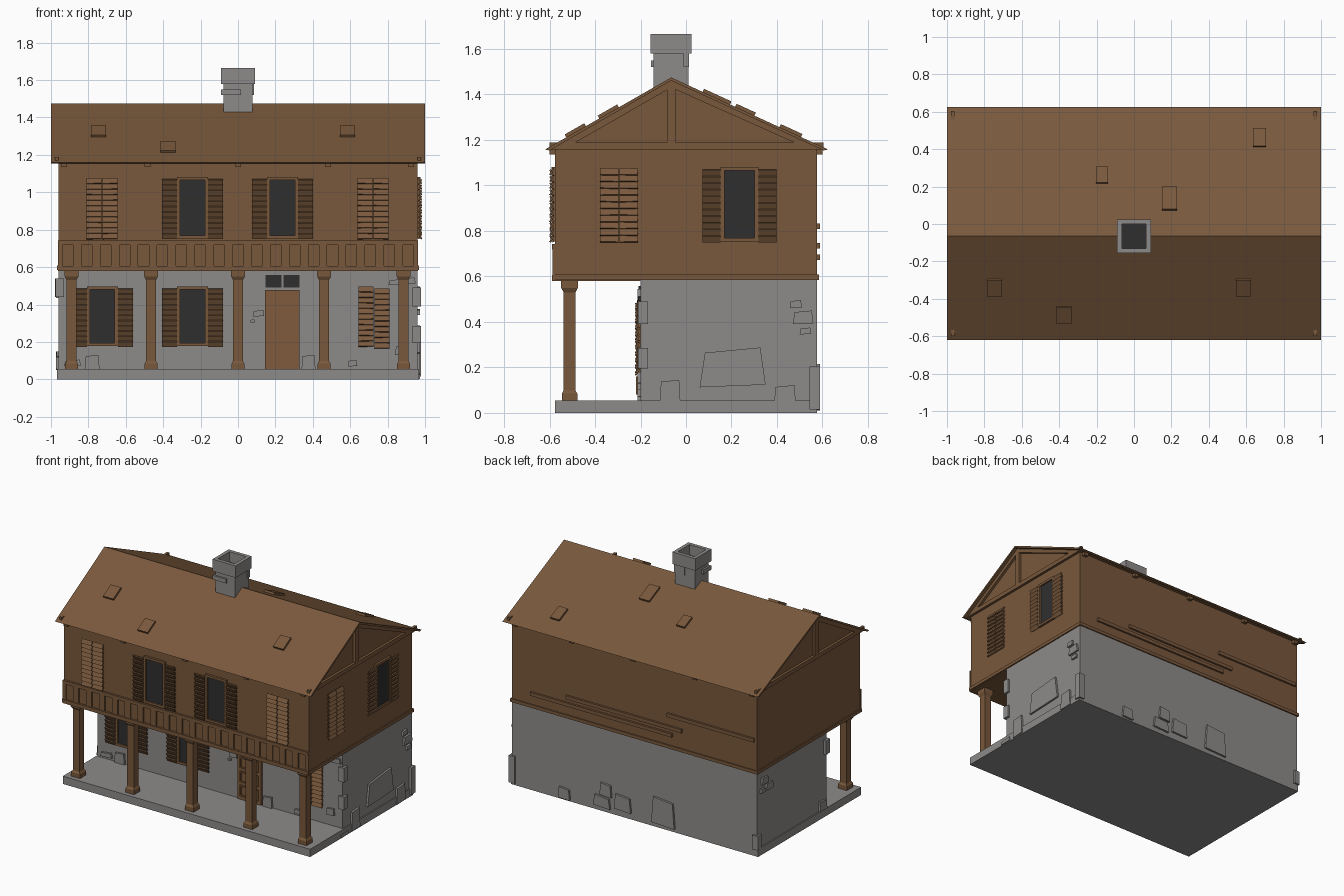
import bpy, bmesh, random
from mathutils import Matrix, Vector

random.seed(4)
if "Cube" in bpy.data.objects:
    bpy.data.objects.remove(bpy.data.objects["Cube"], do_unlink=True)


def material(name, rgb):
    m = bpy.data.materials.new(name)
    m.use_nodes = True
    m.diffuse_color = (*rgb, 1)
    m.node_tree.nodes["Principled BSDF"].inputs["Base Color"].default_value = (*rgb, 1)
    return m


WOOD = material("brown wood", (0.19, 0.098, 0.045))
DOOR = material("warm wood", (0.21, 0.105, 0.045))
STONE = material("grey stone", (0.27, 0.26, 0.255))
DARK = material("dark glass", (0.028, 0.028, 0.03))


# Wall frames map local (along, outward, up) to the model
def frame(along, outward, origin):
    m = Matrix.Identity(4)
    for i, v in enumerate((along, outward, (0, 0, 1), origin)):
        for r in range(3):
            m[r][i] = v[r]
    return m


X, Y, BACKWARD, LEFTWARD = (1, 0, 0), (0, 1, 0), (0, -1, 0), (-1, 0, 0)
HALF, DEPTH, PORCH = 0.96, 0.576, -0.2
WORLD = Matrix.Identity(4)
FRONT_UP = frame(X, BACKWARD, (0, -DEPTH, 0))
FRONT_LOW = frame(X, BACKWARD, (0, PORCH, 0))
BACK = frame(X, Y, (0, DEPTH, 0))
SIDE_L = frame(Y, X, (HALF, 0, 0))
SIDE_R = frame(Y, LEFTWARD, (-HALF, 0, 0))


def box(bm, wall, centre, size, rot=WORLD):
    m = wall @ Matrix.Translation(centre) @ rot @ Matrix.Diagonal((*size, 1))
    bmesh.ops.create_cube(bm, size=1, matrix=m)


def span(bm, wall, u, z, d):
    """Box from ranges along, up and outward."""
    pairs = (u, d, z)
    box(bm, wall, [(a + b) / 2 for a, b in pairs], [b - a for a, b in pairs])


def prism(bm, wall, pts, d0, d1):
    """Polygon (along, up) pulled from depth d0 to d1."""
    rings = [[bm.verts.new(wall @ Vector((u, d, z))) for u, z in pts] for d in (d0, d1)]
    n = len(pts)
    for ring in rings:
        bm.faces.new(ring)
    for i in range(n):
        j = (i + 1) % n
        bm.faces.new((rings[0][i], rings[0][j], rings[1][j], rings[1][i]))


def finish(bm, name, mat):
    bmesh.ops.recalc_face_normals(bm, faces=bm.faces)
    me = bpy.data.meshes.new(name)
    bm.to_mesh(me)
    bm.free()
    me.materials.append(mat)
    ob = bpy.data.objects.new(name, me)
    bpy.context.collection.objects.link(ob)
    return ob


def part(name, mat, *spans):
    bm = bmesh.new()
    for s in spans:
        span(bm, *s)
    return finish(bm, name, mat)


def border(wall, u, z, w, d):
    """Four bars around an opening."""
    (a, b), (c, e) = u, z
    return [(wall, (a - w, a), (c - w, e + w), d), (wall, (b, b + w), (c - w, e + w), d),
            (wall, (a, b), (c - w, c), d), (wall, (a, b), (e, e + w), d)]


# Main volumes
part("porch_floor", STONE, (WORLD, (-0.968, 0.968), (0, 0.055), (-DEPTH, DEPTH)))
part("stone_storey", STONE, (WORLD, (-HALF, HALF), (0.01, 0.59), (PORCH, DEPTH)))
part("timber_storey", WOOD, (WORLD, (-HALF, HALF), (0.58, 1.165), (-DEPTH, DEPTH)))
trim = (0.585, 0.608)
part("storey_trim", WOOD, (BACK, (-HALF, HALF), trim, (0, 0.008)),
     *[(w, (-DEPTH - 0.01, DEPTH + 0.008), trim, (0, 0.008)) for w in (SIDE_L, SIDE_R)])

# Roof shell over closed gables
RIDGE, TOP, EAVE, FRONT_E, BACK_E = -0.065, 1.475, 1.158, -0.62, 0.625
bm = bmesh.new()
prism(bm, SIDE_L, [(FRONT_E, EAVE), (RIDGE, TOP), (BACK_E, EAVE), (BACK_E - 0.02, EAVE - 0.004),
                   (RIDGE, TOP - 0.014), (FRONT_E + 0.02, EAVE - 0.004)], 0.04, -2 * HALF - 0.04)
finish(bm, "roof", WOOD)
bm = bmesh.new()
prism(bm, SIDE_L, [(FRONT_E + 0.02, EAVE), (RIDGE, TOP - 0.014), (BACK_E - 0.02, EAVE)], 0, -2 * HALF)
finish(bm, "gables", WOOD)
bm = bmesh.new()
for w in (SIDE_L, SIDE_R):
    span(bm, w, (-0.6, 0.605), (EAVE, 1.188), (0, 0.018))
    span(bm, w, (RIDGE - 0.018, RIDGE + 0.018), (1.18, 1.45), (0, 0.018))
    for e in (FRONT_E + 0.02, BACK_E - 0.02):
        inner = e + 0.06 * (1 if e < 0 else -1)
        prism(bm, w, [(e, EAVE), (RIDGE, TOP - 0.012), (RIDGE, TOP - 0.045), (inner, EAVE)], 0, 0.018)
finish(bm, "gable_beams", WOOD)
bm = bmesh.new()
for x in (-0.93, -0.485, 0, 0.48, 0.925):
    for w in (FRONT_UP, BACK):
        span(bm, w, (x - 0.016, x + 0.016), (1.135, 1.162), (-0.02, 0.025))
finish(bm, "rafter_ends", WOOD)


# Raised roof tiles
bm = bmesh.new()
for x, y, w, h in [(-0.745, -0.34, 0.08, 0.09), (-0.375, -0.485, 0.08, 0.09), (0.585, -0.34, 0.08, 0.09),
                   (0.67, 0.46, 0.07, 0.095), (-0.17, 0.26, 0.064, 0.085), (0.19, 0.135, 0.08, 0.12)]:
    edge = FRONT_E if y < RIDGE else BACK_E
    slope = (TOP - EAVE) / (RIDGE - edge)
    tilt = Vector((0, -slope, 1)).to_track_quat('Z', 'Y').to_matrix().to_4x4()
    axis = Vector((0, 1, slope)).normalized()
    normal = Vector((1, 0, 0)).cross(axis)
    rot = frame(X, axis, (0, 0, 0))
    for r in range(3):
        rot[r][2] = normal[r]
    box(bm, WORLD, (x, y, EAVE + slope * (y - edge) + 0.004), (w, h * 1.1, 0.022), rot)
finish(bm, "raised_tiles", WOOD)

# Chimney with hollow cap
cy, body, cap = -0.066, 0.077, 0.09
part("chimney", STONE, (WORLD, (-body, body), (1.38, 1.585), (cy - body, cy + body)),
     *[(WORLD, (s * 0.0775 - 0.0125, s * 0.0775 + 0.0125), (1.58, 1.665), (cy - cap, cy + cap)) for s in (-1, 1)],
     *[(WORLD, (-0.065, 0.065), (1.58, 1.665), (cy + s * 0.0775 - 0.0125, cy + s * 0.0775 + 0.0125)) for s in (-1, 1)],
     (WORLD, (-0.09, 0.015), (1.52, 1.55), (cy - 0.088, cy)),
     (WORLD, (0, 0.085), (1.52, 1.59), (cy + 0.055, cy + 0.08)))
part("flue", DARK, (WORLD, (-0.066, 0.066), (1.57, 1.592), (cy - 0.066, cy + 0.066)))

# Porch columns: square sections stacked by (height, half width)
bm = bmesh.new()
for x in (-0.89, -0.465, 0, 0.46, 0.885):
    rings = []
    for z, h in [(0.05, 0.034), (0.085, 0.034), (0.098, 0.026), (0.53, 0.026), (0.55, 0.037), (0.585, 0.037)]:
        rings.append([bm.verts.new((x + a * h, -0.512 + b * h, z)) for a, b in ((-1, -1), (1, -1), (1, 1), (-1, 1))])
    for lo, hi in zip(rings, rings[1:]):
        for i in range(4):
            bm.faces.new((lo[i], lo[i - 1], hi[i - 1], hi[i]))
    bm.faces.new(rings[0])
    bm.faces.new(rings[-1])
finish(bm, "porch_columns", WOOD)

# Balcony railing with recessed panels
pitch = 1.92 / 19
part("balcony_railing", WOOD, (FRONT_UP, (-0.962, 0.962), (0.718, 0.742), (0, 0.014)),
     (FRONT_UP, (-0.962, 0.962), (0.58, 0.606), (0, 0.014)),
     *[(FRONT_UP, (-HALF + i * pitch - 0.022, -HALF + i * pitch + 0.022), (0.6, 0.72), (0, 0.01))
       for i in range(1, 19)],
     *[(FRONT_UP, (s * 0.95 - 0.012, s * 0.95 + 0.012), (0.6, 0.72), (0, 0.01)) for s in (-1, 1)])


def slats(bm, wall, u, z, tilt, jitter=0.0, n=11):
    """Louvred leaf; tilt sign sets whether slats face up or down."""
    step = (z[1] - z[0]) / n
    for i in range(n):
        rot = Matrix.Rotation(tilt, 4, 'X') @ Matrix.Rotation(random.uniform(-jitter, jitter), 4, 'Y')
        box(bm, wall, ((u[0] + u[1]) / 2, 0.014, z[0] + step * (i + 0.5)), (u[1] - u[0], 0.008, step * 1.06), rot)


def window(name, wall, c, z):
    """Glazed window with a pair of open shutters."""
    u = (c - 0.066, c + 0.066)
    part(name + "_glass", DARK, (wall, u, z, (-0.01, 0.006)))
    part(name + "_frame", WOOD, *border(wall, u, z, 0.017, (0, 0.016)))
    bm = bmesh.new()
    for s in (-1, 1):
        a, b = sorted((c + s * 0.083, c + s * 0.163))
        slats(bm, wall, (a, b), (z[0] - 0.02, z[1] + 0.005), -0.5)
    finish(bm, name + "_shutters", WOOD)


def closed_shutters(name, wall, c, z, drop=0.0):
    bm = bmesh.new()
    slats(bm, wall, (c - 0.083, c - 0.002), z, 0.5, 0.03)
    slats(bm, wall, (c + 0.002, c + 0.083), (z[0] - drop, z[1] - drop), 0.5, 0.03)
    finish(bm, name, WOOD)


UP, LOW = (0.77, 1.065), (0.195, 0.48)
window("upper_window_right", FRONT_UP, -0.243, UP)
window("upper_window_left", FRONT_UP, 0.238, UP)
window("side_window", SIDE_L, 0.235, UP)
window("lower_window_outer", FRONT_LOW, -0.725, LOW)
window("lower_window_inner", FRONT_LOW, -0.243, LOW)
closed_shutters("upper_shutters_right", FRONT_UP, -0.727, (0.75, 1.075))
closed_shutters("upper_shutters_left", FRONT_UP, 0.722, (0.75, 1.075))
closed_shutters("side_shutters", SIDE_L, -0.295, (0.75, 1.075))
closed_shutters("lower_shutters", FRONT_LOW, 0.727, (0.175, 0.495), 0.01)

# Panelled door and transom
spans = [(FRONT_LOW, (0.145, 0.33), (0.055, 0.478), (0, 0.012))]
for x in (0.197, 0.278):
    for i in range(4):
        z = 0.12 + i * 0.1
        spans += border(FRONT_LOW, (x - 0.022, x + 0.022), (z - 0.03, z + 0.03), 0.009, (0.01, 0.02))
part("door", DOOR, *spans)
part("transom", DARK, *[(FRONT_LOW, u, (0.492, 0.558), (0, 0.008)) for u in ((0.147, 0.233), (0.243, 0.328))])

# Loose boards across the back
part("back_boards", WOOD, (BACK, (-0.3, 0.81), (0.672, 0.697), (0, 0.014)),
     (BACK, (-0.375, 0.53), (0.722, 0.747), (0, 0.014)), (BACK, (-0.94, -0.26), (0.808, 0.833), (0, 0.014)))

# Rough stones standing out of the walls: (along, up, width, height)
stones = {
    FRONT_LOW.freeze(): [(-0.78, 0.09, 0.08, 0.08), (-0.885, 0.088, 0.09, 0.035), (0.377, 0.09, 0.075, 0.08),
                         (0.613, 0.086, 0.05, 0.034), (0.11, 0.353, 0.06, 0.034), (0.078, 0.312, 0.025, 0.016),
                         (0.91, 0.527, 0.08, 0.036), (0.84, 0.52, 0.07, 0.03), (0.87, 0.155, 0.06, 0.05)],
    SIDE_L.freeze(): [(0.483, 0.478, 0.053, 0.035), (0.515, 0.42, 0.09, 0.06), (0.525, 0.36, 0.05, 0.03),
                      (0.205, 0.2, 0.29, 0.175), (-0.07, 0.075, 0.095, 0.14), (0.435, 0.062, 0.1, 0.12),
                      (-0.195, 0.018, 0.09, 0.03)],
    SIDE_R.freeze(): [(0.5, 0.515, 0.07, 0.05), (0.45, 0.46, 0.08, 0.05), (0.52, 0.45, 0.05, 0.03),
                      (-0.15, 0.09, 0.08, 0.07)],
    BACK.freeze(): [(0.545, 0.05, 0.09, 0.08), (0.25, 0.07, 0.13, 0.08), (0.22, 0.16, 0.09, 0.09),
                    (0.087, 0.1, 0.13, 0.11), (-0.23, 0.12, 0.18, 0.19)],
}
bm = bmesh.new()
for wall, items in stones.items():
    for u, z, w, h in items:
        k = 0.08 * w
        prism(bm, wall, [(u - w / 2, z - h / 2), (u + w / 2, z - h / 2 + k / 2),
                         (u + w / 2 - k, z + h / 2), (u - w / 2 + k, z + h / 2 - k)], -0.01, 0.014)
# Corner stones
for x, y, z, h in [(0.955, 0.565, 0.11, 0.19), (-0.95, 0.565, 0.1, 0.1), (-0.955, -0.19, 0.49, 0.1),
                   (0.955, -0.19, 0.44, 0.1), (0.955, -0.19, 0.24, 0.09)]:
    box(bm, WORLD, (x, y, z), (0.045, 0.045, h), Matrix.Rotation(0.06, 4, 'Z'))
finish(bm, "rough_stones", STONE)
